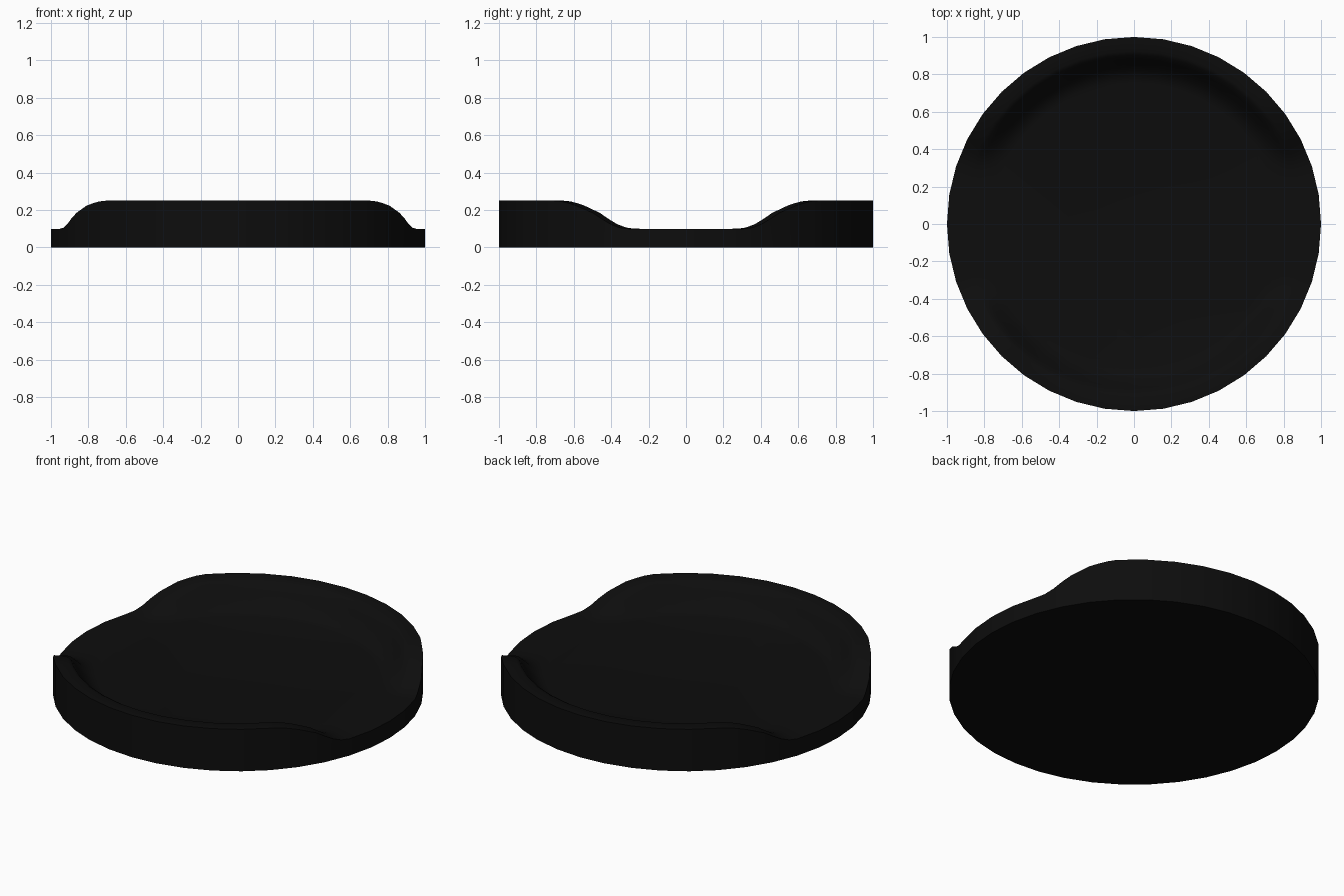
import bpy, bmesh, math

cube = bpy.data.objects.get("Cube")
if cube:
    bpy.data.objects.remove(cube, do_unlink=True)

SIDES, STEPS = 40, 3          # outline sides, points along each side
COUNT = SIDES * STEPS
FLOOR, BASE = 0.1, 0.0

# Rim height against degrees away from the x axis
RIM = [(0, .1), (20, .1), (24, .126), (27, .155), (30, .185),
       (36, .224), (41, .245), (45, .25), (90, .25)]
# Inner wall: radius and share of the rim height above the floor
WALL = [(1, 1), (.925, 1), (.905, .92), (.88, .68), (.85, .4),
        (.82, .18), (.79, .05), (.76, 0)]


def rim_height(angle):
    a = math.degrees(math.asin(min(1, abs(math.sin(angle)))))
    for (a0, h0), (a1, h1) in zip(RIM, RIM[1:]):
        if a <= a1:
            return h0 + (h1 - h0) * (a - a0) / (a1 - a0)
    return RIM[-1][1]


def ring(bm, radius, share):
    """One loop of points; share None puts it on the underside."""
    side = math.tau / SIDES
    verts = []
    for i in range(COUNT):
        a = math.tau * i / COUNT
        r = radius * math.cos(side / 2) / math.cos(a % side - side / 2)
        z = BASE if share is None else FLOOR + (rim_height(a) - FLOOR) * share
        verts.append(bm.verts.new((r * math.cos(a), r * math.sin(a), z)))
    return verts


# Colour
black = bpy.data.materials.new("black")
black.use_nodes = True
colour = (0.004, 0.004, 0.004, 1)
black.diffuse_color = colour
black.node_tree.nodes["Principled BSDF"].inputs["Base Color"].default_value = colour

# Dish: underside, outer wall, rim, inner wall and floor
bm = bmesh.new()
loops = [ring(bm, 1, None)] + [ring(bm, r, s) for r, s in WALL]
for lower, upper in zip(loops, loops[1:]):
    for i in range(COUNT):
        j = (i + 1) % COUNT
        bm.faces.new((lower[i], lower[j], upper[j], upper[i]))
bm.faces.new(loops[-1])
bm.faces.new(list(reversed(loops[0])))
bmesh.ops.recalc_face_normals(bm, faces=bm.faces)

mesh = bpy.data.meshes.new("dish")
bm.to_mesh(mesh)
bm.free()
mesh.materials.append(black)
dish = bpy.data.objects.new("dish", mesh)
bpy.context.collection.objects.link(dish)

bpy.ops.object.select_all(action="DESELECT")
dish.select_set(True)
bpy.context.view_layer.objects.active = dish
bpy.ops.object.shade_smooth_by_angle(angle=math.radians(35))
